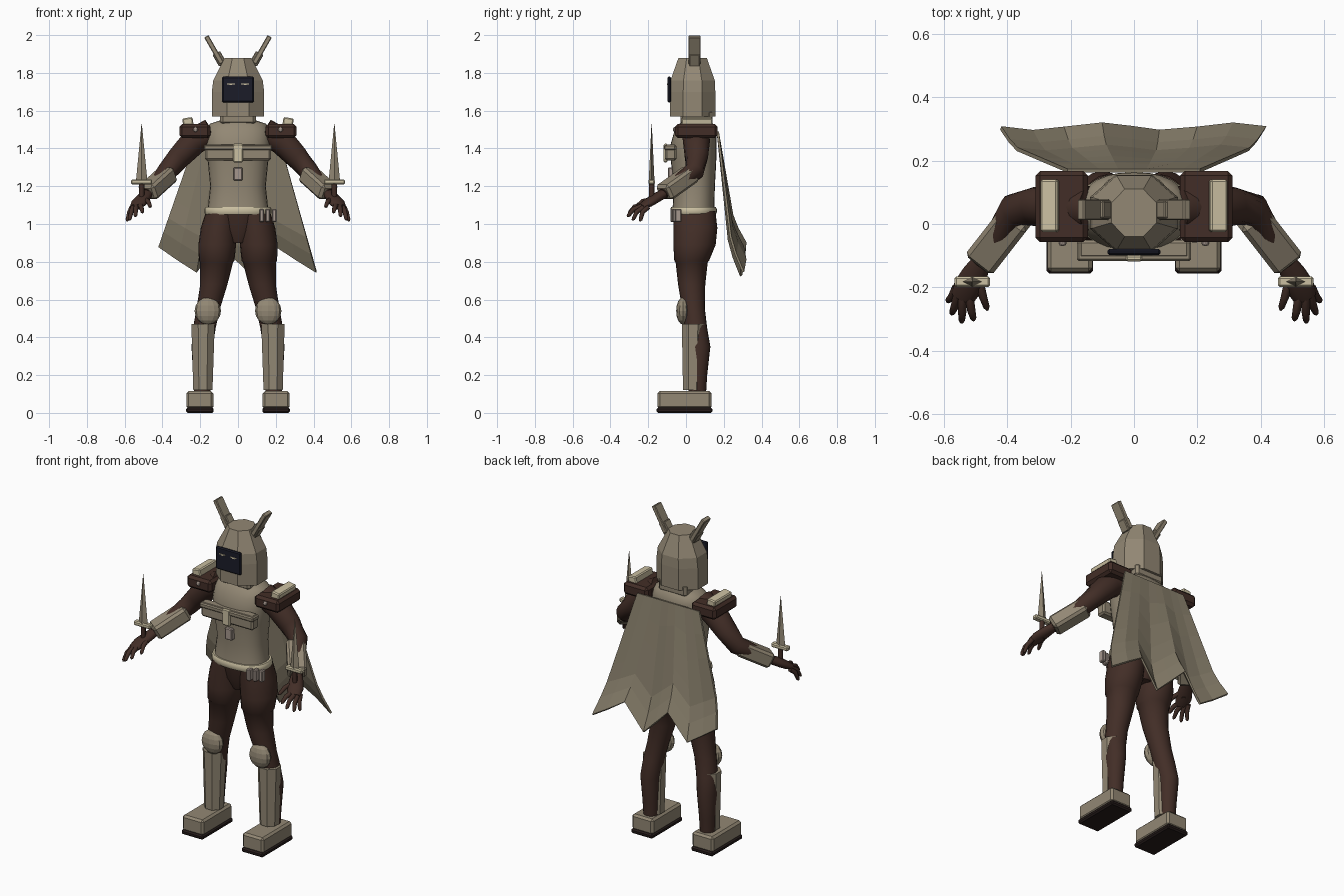
import bpy, bmesh, math
from mathutils import Vector, Matrix

default = bpy.data.objects.get("Cube")
if default:
    bpy.data.objects.remove(default, do_unlink=True)


def material(name, red, green, blue):
    mat = bpy.data.materials.new(name)
    mat.use_nodes = True
    colour = (red, green, blue, 1)
    mat.diffuse_color = colour
    mat.node_tree.nodes["Principled BSDF"].inputs["Base Color"].default_value = colour
    return mat


TAN = material("tan_armor", .29, .245, .175)
CLOTH = material("cape_cloth", .25, .215, .15)
CREAM = material("cream", .6, .53, .36)
BROWN = material("dark_brown", .055, .027, .02)
SOLE = material("sole_black_brown", .02, .012, .011)
NAVY = material("visor_navy", .011, .012, .022)
METAL = material("pinkish_grey", .38, .31, .27)


def finish(name, bm, mat, smooth=False):
    """Turn a bmesh into a named object."""
    bmesh.ops.recalc_face_normals(bm, faces=bm.faces[:])
    mesh = bpy.data.meshes.new(name)
    for face in bm.faces:
        face.smooth = smooth
    bm.to_mesh(mesh)
    bm.free()
    mesh.materials.append(mat)
    obj = bpy.data.objects.new(name, mesh)
    bpy.context.scene.collection.objects.link(obj)
    return obj


def aim(direction):
    return Vector(direction).to_track_quat('Z', 'Y').to_matrix().to_4x4()


def box(name, centre, size, mat, bevel=0.0, turn=Matrix()):
    bm = bmesh.new()
    bmesh.ops.create_cube(bm, size=1)
    bmesh.ops.scale(bm, vec=size, verts=bm.verts)
    if bevel:
        bmesh.ops.bevel(bm, geom=bm.edges[:], offset=bevel, segments=1, affect='EDGES')
    bm.transform(Matrix.Translation(centre) @ turn)
    return finish(name, bm, mat)


def ball(name, centre, radii, mat, cols=12, rows=8):
    bm = bmesh.new()
    bmesh.ops.create_uvsphere(bm, u_segments=cols, v_segments=rows, radius=1)
    bmesh.ops.scale(bm, vec=radii, verts=bm.verts)
    bmesh.ops.translate(bm, vec=centre, verts=bm.verts)
    return finish(name, bm, mat)


def loft(name, sections, mat, n=16, smooth=True, follow=False, phase=0.0, power=1.0):
    """Skin elliptical rings (x, y, z, rx, ry); follow turns them along the path."""
    bm = bmesh.new()
    rings = []
    points = [Vector(s[:3]) for s in sections]
    for i, (*_, rx, ry) in enumerate(sections):
        ahead = points[min(i + 1, len(points) - 1)] - points[max(i - 1, 0)]
        turn = aim(ahead) if follow else Matrix()
        ring = []
        for k in range(n):
            a = math.tau * (k + phase) / n
            c, s = math.cos(a), math.sin(a)
            flat = Vector((math.copysign(abs(c) ** power, c) * rx,
                           math.copysign(abs(s) ** power, s) * ry, 0))
            ring.append(bm.verts.new(points[i] + turn @ flat))
        rings.append(ring)
    for low, high in zip(rings, rings[1:]):
        for k in range(n):
            j = (k + 1) % n
            bm.faces.new((low[k], low[j], high[j], high[k]))
    bm.faces.new(rings[0])
    bm.faces.new(rings[-1])
    obj = finish(name, bm, mat, smooth)
    if smooth:
        bpy.ops.object.select_all(action='DESELECT')
        obj.select_set(True)
        bpy.context.view_layer.objects.active = obj
        bpy.ops.object.shade_smooth_by_angle(angle=math.radians(50))
    return obj


# Torso, pelvis and belt
loft("torso", [(0, .04, 1.05, .165, .115), (0, .04, 1.1, .158, .11),
               (0, .045, 1.2, .147, .108), (0, .04, 1.33, .16, .12),
               (0, .04, 1.42, .172, .122), (0, .05, 1.49, .168, .112),
               (0, .055, 1.53, .15, .09), (0, .055, 1.55, .09, .07)],
     TAN, n=28, power=.85)
loft("pelvis", [(0, .05, .9, .05, .07), (0, .05, .97, .12, .1), (0, .045, 1.07, .165, .112)], BROWN, n=24)
loft("belt", [(0, .04, 1.05, .172, .118), (0, .04, 1.06, .178, .123),
              (0, .04, 1.08, .178, .123), (0, .04, 1.09, .172, .118)], CREAM, n=28, power=.85)

# Chest rig and belt pouches
box("chest_band", (0, -.08, 1.378), (.35, .06, .085), TAN, .01)
box("chest_band_flap", (0, -.085, 1.405), (.36, .062, .028), TAN, .006)
box("chest_clasp", (0, -.108, 1.375), (.052, .02, .1), CREAM, .006)
box("chest_tag", (0, -.08, 1.265), (.048, .03, .07), METAL, .005)
for i in range(3):
    box("belt_pouch", (.125 + .033 * i, -.065 + .012 * i, 1.045), (.024, .035, .07), METAL, .005)

# Head
box("collar", (0, .055, 1.565), (.19, .17, .08), TAN, .015)
loft("helmet", [(0, .035, 1.57, .15, .13), (0, .035, 1.7, .15, .13),
                (0, .035, 1.76, .142, .127), (0, .035, 1.88, .077, .081)],
     TAN, n=8, smooth=False, phase=.5)
box("visor", (0, -.088, 1.712), (.168, .018, .136), NAVY, .006)
for s in (1, -1):
    box("visor_eye", (s * .038, -.098, 1.742), (.042, .004, .005), CREAM)
    box("visor_eye_pupil", (s * .038, -.098, 1.738), (.014, .004, .006), CREAM)

# Cape with a ragged hem
hem = [(-.42, .88), (-.32, .81), (-.22, .745), (-.1, .9), (-.01, .81),
       (.08, .725), (.2, .88), (.31, .81), (.415, .745)]
levels = (0, .2, .4, .6, .75, .87, 1)
bm = bmesh.new()
grid = []
for t in levels:
    row = []
    for x, z in hem:
        ripple = .012 * t * math.cos(x * 15 + 1.6)
        flare = .045 * max(0, t - .8) / .2
        y = .168 + .09 * t + flare + ripple
        row.append(bm.verts.new((x * (.5 + .5 * t), y, 1.49 + (z - 1.49) * t)))
    grid.append(row)
for low, high in zip(grid, grid[1:]):
    for k in range(len(hem) - 1):
        bm.faces.new((low[k], low[k + 1], high[k + 1], high[k]))
cape = finish("cape", bm, CLOTH)
thick = cape.modifiers.new("thickness", 'SOLIDIFY')
thick.thickness = .012
thick.offset = 0

for s, side in ((1, "left_"), (-1, "right_")):
    def flip(*p):
        return (s * p[0],) + p[1:]

    # Antenna ears
    lean = aim(flip(.08, 0, .14))
    box(side + "ear", flip(.127, .045, 1.922), (.065, .026, .165), TAN, .004, lean)
    box(side + "ear_base", flip(.098, .045, 1.875), (.055, .045, .07), TAN, .004, lean)

    # Shoulder guard
    box(side + "shoulder_guard", flip(.228, .055, 1.492), (.165, .225, .075), BROWN, .015)
    box(side + "shoulder_plate", flip(.265, .058, 1.54), (.055, .165, .045), CREAM, .006,
        Matrix.Rotation(s * .15, 4, 'Y'))
    ball(side + "shoulder_stud", flip(.225, -.06, 1.5), (.013, .01, .013), METAL, 8, 6)

    # Arm, cuff and hand
    arm = [(.14, .05, 1.49, .07), (.23, .055, 1.44, .072), (.31, .055, 1.355, .062),
           (.375, .045, 1.28, .053), (.42, -.03, 1.225, .045), (.485, -.12, 1.16, .03)]
    loft(side + "arm", [flip(*a, a[3]) for a in arm], BROWN, follow=True)
    box(side + "cuff", flip(.425, -.045, 1.215), (.107, .088, .215), TAN, .014,
        aim(flip(.117, -.15, -.106)))
    palm = [(.475, -.11, 1.165, .028, .025), (.5, -.155, 1.14, .04, .026),
            (.525, -.2, 1.112, .045, .024), (.54, -.235, 1.09, .036, .016)]
    loft(side + "palm", [flip(*p) for p in palm], BROWN, n=12, follow=True)
    fingers = [((.56, -.2, 1.09), (.588, -.245, 1.015)), ((.555, -.22, 1.09), (.575, -.285, 1.02)),
               ((.54, -.23, 1.095), (.543, -.312, 1.04)), ((.52, -.225, 1.1), (.505, -.305, 1.06)),
               ((.49, -.17, 1.13), (.462, -.272, 1.09))]
    for root, tip in fingers:
        root, tip = Vector(flip(*root)), Vector(flip(*tip))
        knuckle = root.lerp(tip, .5) + Vector((0, -.008, .01))
        loft(side + "finger", [(*root, .014, .014), (*knuckle, .013, .013),
                               (*root.lerp(tip, .9), .01, .01), (*tip, .004, .004)],
             BROWN, n=8, follow=True)

    # Dagger
    x, y = s * .51, -.182
    loft(side + "dagger_grip", [(x, y, 1.1, .014, .014), (x, y, 1.215, .014, .014)], BROWN, n=8)
    box(side + "dagger_guard", (x, y, 1.223), (.112, .034, .026), CREAM, .006)
    loft(side + "dagger_blade", [(x, y, 1.23, .03, .015), (x, y, 1.53, .001, .001)],
         TAN, n=4, smooth=False)

    # Leg with a hem step on the thigh
    leg = [(.085, .045, 1.07, .083, .11), (.1, .05, .98, .097, .116),
           (.11, .045, .89, .1, .112), (.113, .03, .805, .094, .092),
           (.113, .03, .797, .087, .085), (.128, .03, .68, .072, .072),
           (.158, .04, .55, .062, .06), (.178, .052, .45, .06, .06),
           (.19, .066, .35, .056, .063), (.19, .062, .2, .048, .05),
           (.19, .06, .1, .043, .046)]
    loft(side + "leg", [flip(*p) for p in leg], BROWN, n=20)

    # Knee pad, shin guard and boot
    ball(side + "knee_pad", flip(.16, -.016, .54), (.07, .036, .072), TAN)
    loft(side + "shin_guard", [flip(.186, .035, .12, .055, .055), flip(.185, .038, .47, .067, .065)],
         TAN, n=8, smooth=False, phase=.5)
    box(side + "boot", flip(.202, -.008, .068), (.142, .285, .095), TAN, .012)
    box(side + "boot_sole", flip(.202, -.008, .014), (.146, .295, .028), SOLE, .008)
